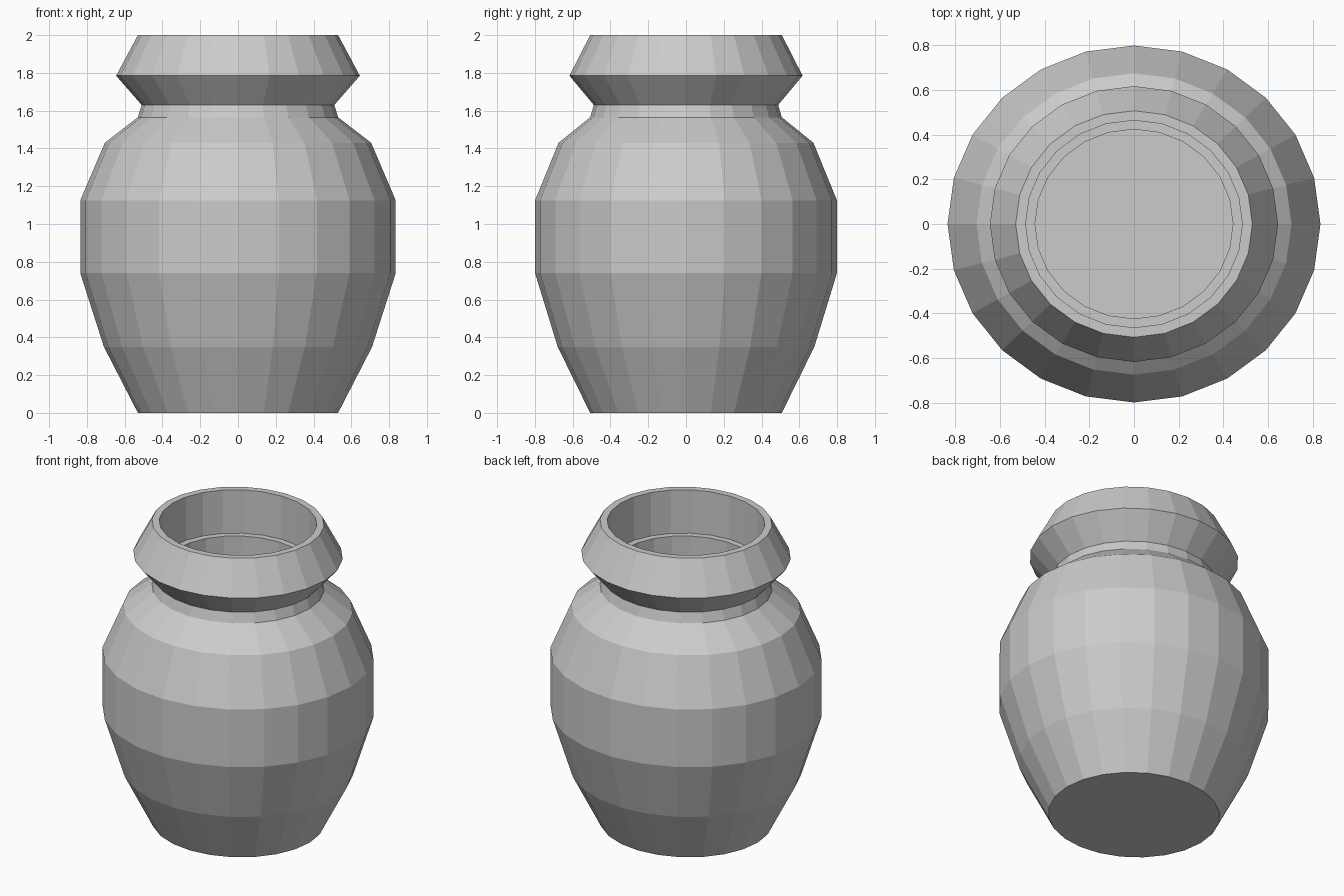
import bpy, bmesh, math

if "Cube" in bpy.data.objects:
    bpy.data.objects.remove(bpy.data.objects["Cube"])

SIDES = 24
DEPTH = 0.957  # the jar is slightly narrower front to back


def lathe(name, profile):
    """Spin a closed (radius, height) profile, capping where the radius is 0."""
    bm = bmesh.new()
    rings = []
    for r, z in profile:
        if r == 0:
            rings.append([bm.verts.new((0, 0, z))])
        else:
            rings.append([bm.verts.new((r * math.cos(a), r * DEPTH * math.sin(a), z))
                          for a in (2 * math.pi * i / SIDES for i in range(SIDES))])
    for a, b in zip(rings, rings[1:]):
        for i in range(SIDES):
            j = (i + 1) % SIDES
            if len(a) == 1:
                bm.faces.new((a[0], b[j], b[i]))
            elif len(b) == 1:
                bm.faces.new((a[i], a[j], b[0]))
            else:
                bm.faces.new((a[i], a[j], b[j], b[i]))
    bmesh.ops.recalc_face_normals(bm, faces=bm.faces)
    mesh = bpy.data.meshes.new(name)
    bm.to_mesh(mesh)
    bm.free()
    obj = bpy.data.objects.new(name, mesh)
    bpy.context.collection.objects.link(obj)
    return obj


# outer wall: belly, shoulder, pinched neck and flared collar
outer = [(0, 0), (0.53, 0), (0.71, 0.35), (0.835, 0.74), (0.835, 1.125),
         (0.705, 1.43), (0.53, 1.565), (0.51, 1.63), (0.645, 1.785), (0.53, 2.0)]
# inner wall: straight mouth, small ledge, then the hollow down to the floor
inner = [(0.485, 2.0), (0.485, 1.71), (0.443, 1.71), (0.443, 1.5),
         (0.443, 0.06), (0, 0.06)]
lathe("jar", outer + inner)
